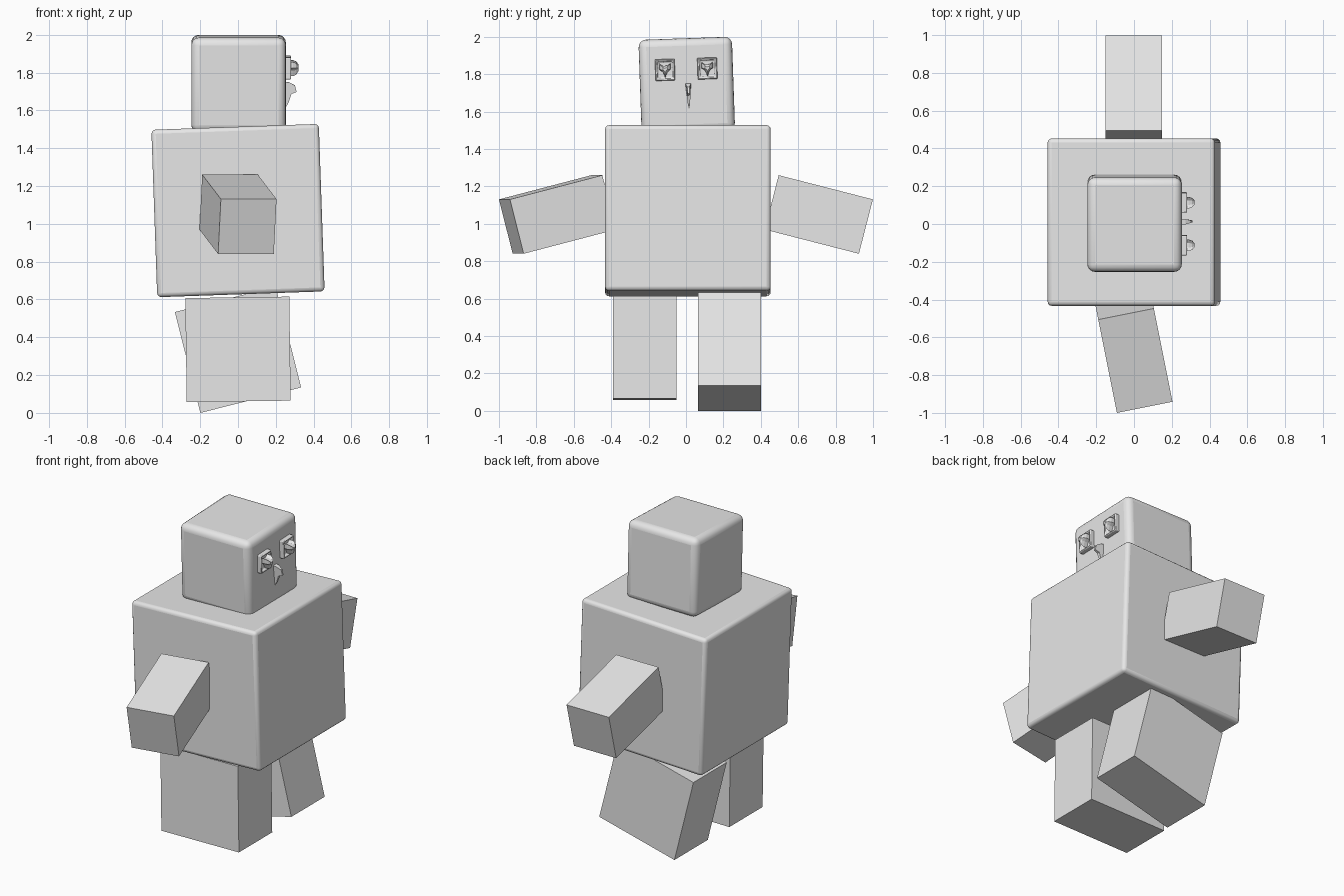
import bpy, bmesh
from math import radians
from mathutils import Matrix, Euler

cube = bpy.data.objects.get("Cube")
if cube:
    bpy.data.objects.remove(cube, do_unlink=True)

grey = bpy.data.materials.new("plain grey")
grey.use_nodes = True
colour = (0.8, 0.8, 0.8, 1)
grey.diffuse_color = colour
grey.node_tree.nodes["Principled BSDF"].inputs["Base Color"].default_value = colour


def finish(name, bm, matrix):
    """Turn a bmesh into a grey object placed by the matrix."""
    bmesh.ops.recalc_face_normals(bm, faces=bm.faces)
    mesh = bpy.data.meshes.new(name)
    bm.to_mesh(mesh)
    bm.free()
    mesh.materials.append(grey)
    obj = bpy.data.objects.new(name, mesh)
    bpy.context.collection.objects.link(obj)
    obj.matrix_world = matrix
    return obj


def place(centre, rotation=(0, 0, 0)):
    turn = Euler([radians(a) for a in rotation]).to_matrix().to_4x4()
    return Matrix.Translation(centre) @ turn


def soften(obj, width, segments=3):
    bevel = obj.modifiers.new("rounded edges", "BEVEL")
    bevel.width = width
    bevel.segments = segments
    bpy.ops.object.select_all(action="DESELECT")
    obj.select_set(True)
    bpy.context.view_layer.objects.active = obj
    bpy.ops.object.shade_smooth_by_angle(angle=radians(35))


def box(name, size, matrix):
    bm = bmesh.new()
    bmesh.ops.create_cube(bm, size=1)
    bmesh.ops.scale(bm, vec=size, verts=bm.verts)
    return finish(name, bm, matrix)


# Torso and head, each slightly tilted
soften(box("torso", (0.886, 0.886, 0.886), place((0, 0.01, 1.07), (0, -2, 0))), 0.022)
head_place = place((0.003, 0.004, 1.742), (2, 0, 0))
soften(box("head", (0.5, 0.5, 0.5), head_place), 0.04, 4)

# Arms
arm_size = (0.3, 0.52, 0.3)
box("left_arm", arm_size, place((-0.002, 0.71, 1.05), (-14.4, 0, 0)))
box("right_arm", arm_size, place((0, -0.687, 1.05), (14.4, 0, 11.3)))

# Legs, one swung out in a stride
leg_size = (0.55, 0.338, 0.55)
box("left_leg", leg_size, place((0, 0.233, 0.334), (0, -14.2, 0)))
box("right_leg", leg_size, place((0, -0.22, 0.336), (0, -0.8, 0)))


def eye_frame(name, side):
    """Raised square rim with a sunken centre, facing +x."""
    bm = bmesh.new()
    bmesh.ops.create_cube(bm, size=1)
    bmesh.ops.scale(bm, vec=(0.05, 0.105, 0.115), verts=bm.verts)
    bm.faces.ensure_lookup_table()
    outer = max(bm.faces, key=lambda f: f.calc_center_median().x)
    bmesh.ops.inset_region(bm, faces=[outer], thickness=0.014, depth=0)
    bmesh.ops.inset_region(bm, faces=[outer], thickness=0.008, depth=-0.015)
    obj = finish(name, bm, head_place @ Matrix.Translation((0.253, side * 0.113, 0.085)))
    soften(obj, 0.005, 2)


def pupil(name, side):
    """Shield-shaped knob that narrows towards its tip."""
    outline = [(-0.03, 0.034), (-0.012, 0.022), (0.012, 0.022), (0.03, 0.034),
               (0.03, 0.002), (0.012, -0.012), (0, -0.042), (-0.012, -0.012), (-0.03, 0.002)]
    bm = bmesh.new()
    rings = [[bm.verts.new((x, y * s, z * s)) for y, z in outline]
             for x, s in ((0.25, 1), (0.288, 1), (0.305, 0.8), (0.316, 0.4))]
    for low, high in zip(rings, rings[1:]):
        for i in range(len(outline)):
            j = (i + 1) % len(outline)
            bm.faces.new((low[i], low[j], high[j], high[i]))
    bm.faces.new(rings[0])
    bm.faces.new(rings[-1])
    finish(name, bm, head_place @ Matrix.Translation((0, side * 0.113, 0.085)))


for label, side in (("left", 1), ("right", -1)):
    eye_frame(label + "_eye_frame", side)
    pupil(label + "_pupil", side)

# Thin hooked nose, tapering downwards
bm = bmesh.new()
profile = [(0.24, 0.01), (0.27, 0.005), (0.298, -0.01), (0.307, -0.045),
           (0.28, -0.055), (0.265, -0.1), (0.24, -0.142)]
half = [0.016, 0.014, 0.006, 0.005, 0.01, 0.006, 0.002]
sides = [[bm.verts.new((x, s * h, z)) for (x, z), h in zip(profile, half)] for s in (-1, 1)]
for i in range(len(profile)):
    j = (i + 1) % len(profile)
    bm.faces.new((sides[0][i], sides[0][j], sides[1][j], sides[1][i]))
for ring in sides:
    bm.faces.new(ring)
finish("nose", bm, head_place @ Matrix.Translation((0, 0.008, 0)))
